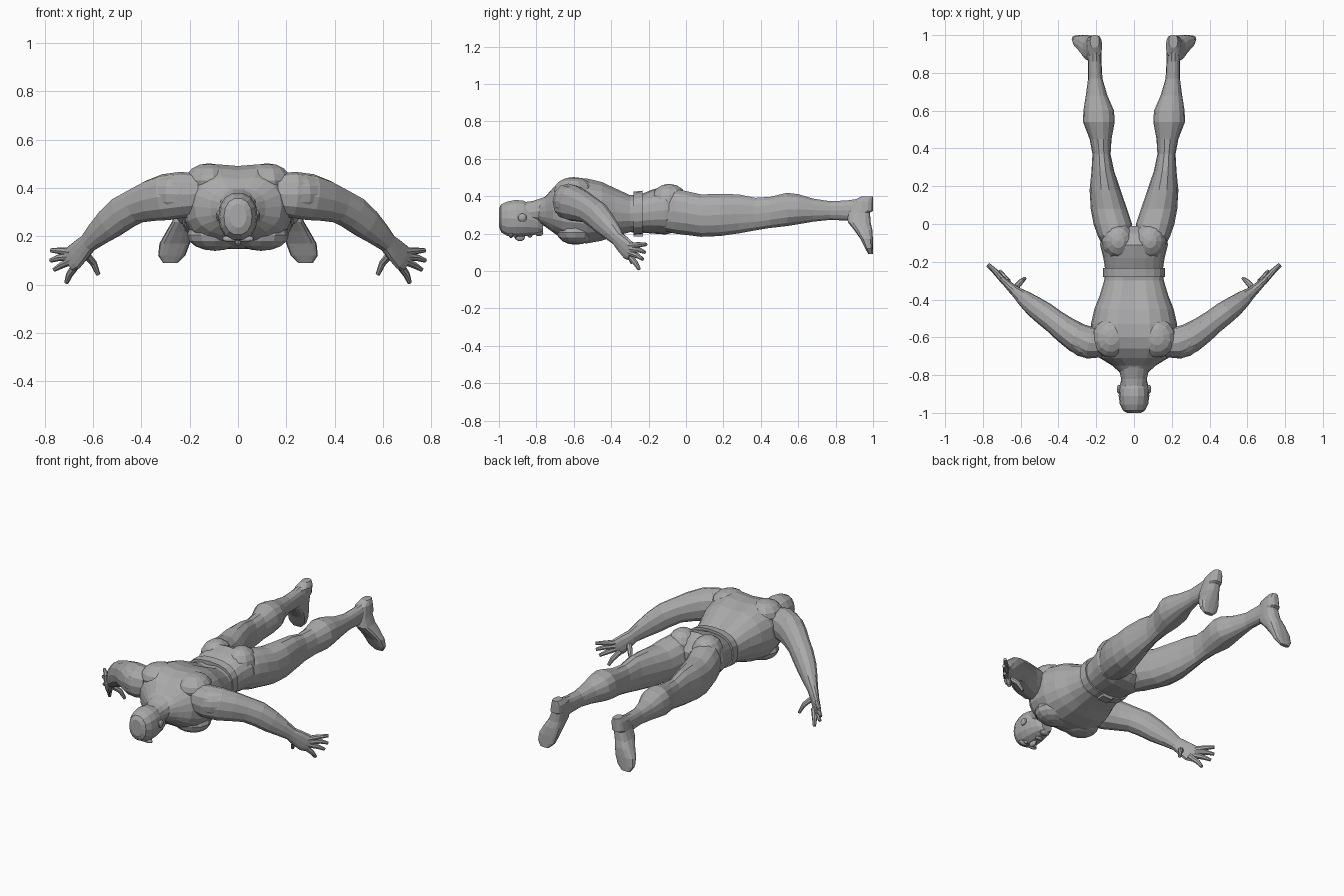
import bpy, bmesh, math
from mathutils import Vector

grey = bpy.data.materials.new("matte_grey")
grey.diffuse_color = (0.4, 0.4, 0.4, 1)
X, Y, Z = Vector((1, 0, 0)), Vector((0, 1, 0)), Vector((0, 0, 1))


def finish(name, bm, mirror=False):
    bmesh.ops.recalc_face_normals(bm, faces=bm.faces)
    me = bpy.data.meshes.new(name)
    bm.to_mesh(me)
    bm.free()
    me.materials.append(grey)
    ob = bpy.data.objects.new(name, me)
    bpy.context.collection.objects.link(ob)
    if mirror:
        ob.modifiers.new("mirror", 'MIRROR')
    return ob


def loft(name, rings, n=14, power=2.2, frame=None, mirror=False, tweak=None):
    """Skin superellipse rings (x, y, z, half side, half up) along a path."""
    bm = bmesh.new()
    centres = [Vector(r[:3]) for r in rings]
    loops = []
    for i, r in enumerate(rings):
        if frame:
            u, v = frame
        else:
            t = (centres[min(i + 1, len(rings) - 1)] - centres[max(i - 1, 0)]).normalized()
            u = t.cross(Z).normalized()
            v = u.cross(t)
        loop = []
        for k in range(n):
            a = math.tau * k / n
            c, s = math.cos(a), math.sin(a)
            p = (centres[i] + u * r[3] * math.copysign(abs(c) ** (2 / power), c)
                 + v * r[4] * math.copysign(abs(s) ** (2 / power), s))
            loop.append(bm.verts.new(tweak(p, i) if tweak else p))
        loops.append(loop)
    for a, b in zip(loops, loops[1:]):
        for k in range(n):
            bm.faces.new((a[k], a[(k + 1) % n], b[(k + 1) % n], b[k]))
    bm.faces.new(loops[0])
    bm.faces.new(loops[-1])
    return finish(name, bm, mirror)


def blob(name, centre, size, mirror=True, turn=0):
    """Low-poly muscle mass."""
    bm = bmesh.new()
    bmesh.ops.create_uvsphere(bm, u_segments=12, v_segments=8, radius=1)
    for v in bm.verts:
        p = Vector((v.co.x * size[0], v.co.y * size[1], v.co.z * size[2]))
        c, s = math.cos(turn), math.sin(turn)
        v.co = Vector((p.x * c - p.y * s, p.x * s + p.y * c, p.z)) + Vector(centre)
    return finish(name, bm, mirror)


def spans(rows):
    """Rows of (y, x centre, half width, z low, z high) to rings."""
    return [(x, y, (lo + hi) / 2, w, (hi - lo) / 2) for y, x, w, lo, hi in rows]


# Torso, with a groove down the spine and breastbone
def groove(p, i):
    if abs(p.x) < 0.004 and 1 < i < 9:
        p.z += -0.014 if p.z > 0.33 else 0.008
    return p


loft("torso", spans([
    (-.79, 0, .07, .26, .37), (-.75, 0, .115, .235, .40), (-.71, 0, .18, .20, .45),
    (-.66, 0, .215, .165, .487), (-.60, 0, .225, .145, .505), (-.53, 0, .228, .14, .502),
    (-.45, 0, .21, .155, .482), (-.38, 0, .182, .18, .448), (-.30, 0, .158, .203, .41),
    (-.24, 0, .153, .205, .41), (-.18, 0, .162, .20, .435), (-.11, 0, .18, .195, .455),
    (-.05, 0, .17, .21, .43), (-.01, 0, .10, .24, .37)]),
    n=20, power=2.4, frame=(X, Z), tweak=groove)
blob("chest_muscle", (.095, -.59, .205), (.115, .10, .065))
blob("buttock", (.085, -.09, .37), (.088, .10, .096))
blob("shoulder_blade", (.12, -.6, .43), (.10, .11, .072), turn=.3)

# Belt with buckle
loft("belt", [(0, -.28, .308, .153, .108), (0, -.28, .308, .163, .116),
              (0, -.232, .313, .163, .116), (0, -.232, .313, .153, .108)],
     n=20, power=2.5, frame=(X, Z))
bm = bmesh.new()
bmesh.ops.create_cube(bm, size=1)
for v in bm.verts:
    v.co = Vector((v.co.x * .07, v.co.y * .05 - .256, v.co.z * .02 + .194))
finish("buckle", bm)

# Neck and head, face downwards
loft("neck", [(0, -.90, .305, .064, .06), (0, -.82, .315, .068, .06),
              (0, -.76, .325, .082, .07), (0, -.69, .34, .13, .09)], frame=(X, Z))
loft("head", spans([
    (-1.0, 0, .035, .235, .335), (-.988, 0, .058, .205, .358), (-.955, 0, .075, .185, .373),
    (-.91, 0, .081, .18, .382), (-.87, 0, .079, .183, .378), (-.83, 0, .069, .188, .36),
    (-.79, 0, .055, .195, .33), (-.765, 0, .035, .205, .27)]), frame=(X, Z), n=14)
blob("ear", (.079, -.875, .285), (.012, .024, .022))
blob("brow", (.032, -.935, .19), (.034, .012, .014))
blob("eye", (.031, -.912, .186), (.014, .009, .009))
blob("nose", (0, -.888, .18), (.014, .028, .02), mirror=False)
blob("lips", (0, -.835, .19), (.026, .014, .012), mirror=False)
blob("chin", (0, -.785, .202), (.03, .022, .016), mirror=False)

# Legs
loft("leg", spans([
    (-.14, .085, .07, .22, .40), (-.06, .10, .093, .197, .44), (0, .112, .102, .19, .43),
    (.08, .133, .096, .18, .412), (.18, .153, .082, .184, .414), (.28, .165, .06, .198, .412),
    (.37, .172, .048, .215, .393), (.45, .177, .058, .228, .398), (.54, .186, .084, .238, .42),
    (.60, .187, .081, .248, .412), (.68, .198, .057, .262, .388), (.77, .205, .038, .272, .374),
    (.86, .208, .036, .268, .378), (.93, .21, .036, .26, .388)]),
    n=14, frame=(X, Z), mirror=True)

# Feet hang down, soles facing back
foot = [(.397, .208, .024, .935, 1), (.372, .207, .038, .885, 1), (.32, .213, .041, .865, 1),
        (.312, .214, .041, .862, .985), (.26, .227, .046, .864, .988), (.22, .243, .054, .897, .997),
        (.17, .262, .063, .933, 1), (.12, .274, .056, .958, 1), (.09, .28, .03, .975, 1)]
loft("foot", [(x, (f + b) / 2, z, w, (b - f) / 2) for z, x, w, f, b in foot],
     n=14, power=2.8, frame=(X, Y), mirror=True)

# Arms swept out and back
loft("arm", [(.16, -.635, .375, .07, .085), (.23, -.63, .372, .085, .095), (.30, -.603, .362, .08, .096),
             (.36, -.563, .348, .072, .086), (.42, -.517, .327, .064, .074),
             (.475, -.475, .297, .062, .074), (.53, -.435, .253, .055, .067),
             (.58, -.395, .21, .043, .053), (.62, -.363, .172, .03, .041),
             (.65, -.337, .142, .024, .05), (.68, -.309, .112, .019, .055),
             (.70, -.292, .095, .013, .045)], n=12, mirror=True)
blob("shoulder_muscle", (.265, -.625, .375), (.115, .08, .085), turn=.45)

# Fingers and thumb
digits = {"index_finger": ((.667, -.307, .085), (.697, -.27, .042), (.71, -.25, .008)),
          "middle_finger": ((.69, -.30, .098), (.73, -.258, .08), (.76, -.232, .062)),
          "ring_finger": ((.695, -.295, .115), (.74, -.248, .112), (.775, -.22, .10)),
          "little_finger": ((.69, -.303, .135), (.735, -.25, .14), (.772, -.213, .142)),
          "thumb": ((.635, -.345, .13), (.598, -.305, .09), (.578, -.288, .042))}
for name, pts in digits.items():
    loft(name, [(*p, r, r) for p, r in zip(pts, (.017, .014, .009))], n=8, mirror=True)
